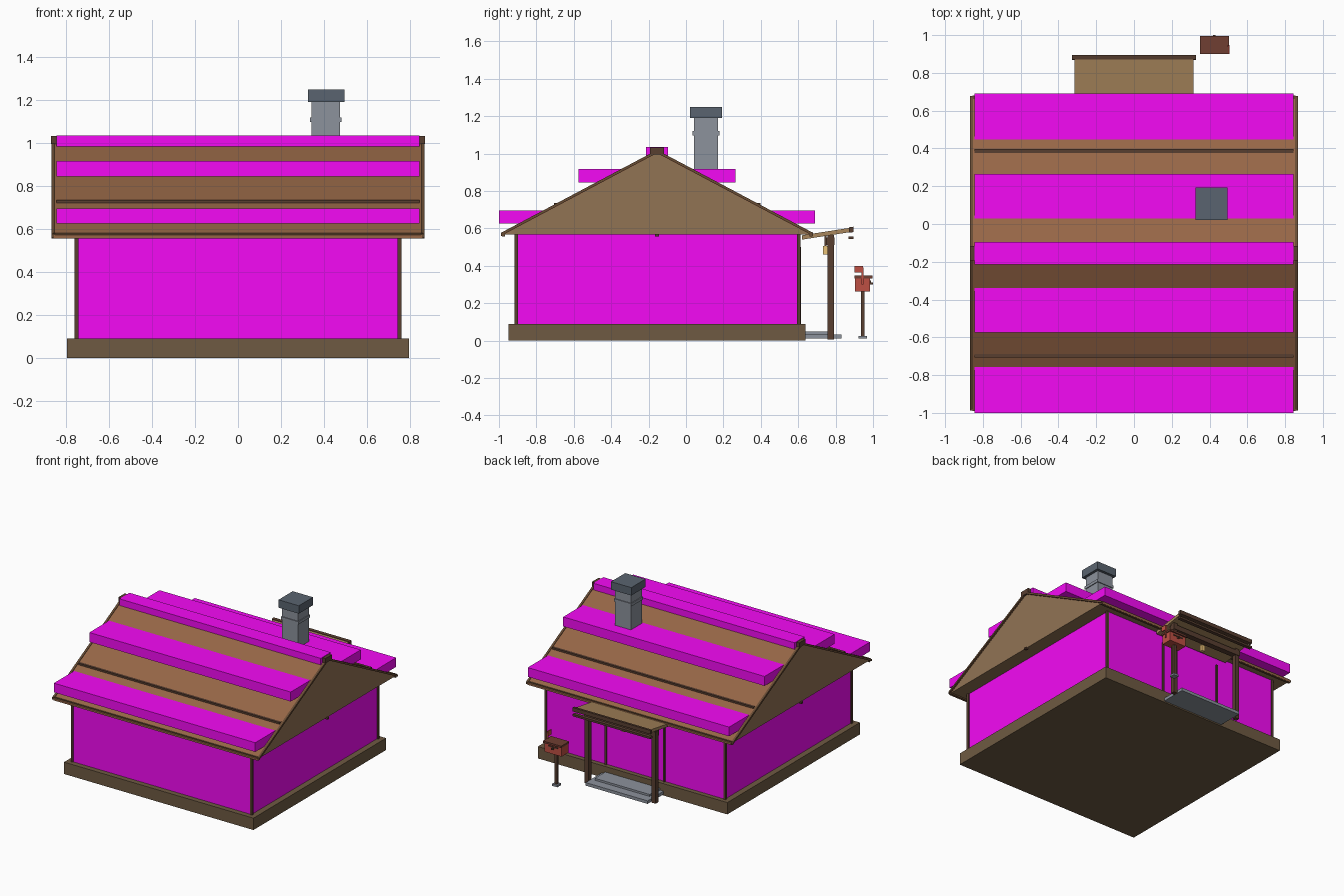
import bpy, bmesh, math

if "Cube" in bpy.data.objects:
    bpy.data.objects.remove(bpy.data.objects["Cube"])

def mat(name, r, g, b):
    m = bpy.data.materials.new(name)
    # picture colours to linear
    m.diffuse_color = [((c / 255 + .055) / 1.055) ** 2.4 for c in (r, g, b)] + [1]
    m.use_nodes = True
    m.node_tree.nodes["Principled BSDF"].inputs["Base Color"].default_value = m.diffuse_color
    return m

MAGENTA = mat("magenta", 245, 10, 245)
ROOF = mat("roof_brown", 150, 102, 70)
GABLE = mat("gable_tan", 145, 115, 84)
STONE = mat("foundation_brown", 110, 90, 66)
DARK = mat("dark_wood", 88, 62, 48)
TRIM = mat("trim_brown", 104, 76, 52)
CANOPY = mat("canopy_tan", 168, 134, 92)
GREY = mat("stone_grey", 140, 146, 156)
SLATE = mat("slate", 90, 100, 112)
RED = mat("red", 190, 80, 68)
LAMP = mat("lamp_yellow", 235, 195, 120)

def finish(name, bm, m):
    bmesh.ops.recalc_face_normals(bm, faces=bm.faces)
    me = bpy.data.meshes.new(name)
    bm.to_mesh(me)
    bm.free()
    me.materials.append(m)
    ob = bpy.data.objects.new(name, me)
    bpy.context.collection.objects.link(ob)
    return ob

def box(name, x0, x1, y0, y1, z0, z1, m):
    bm = bmesh.new()
    bmesh.ops.create_cube(bm, size=1)
    for v in bm.verts:
        v.co = ((x0 + x1) / 2 + v.co.x * (x1 - x0), (y0 + y1) / 2 + v.co.y * (y1 - y0),
                (z0 + z1) / 2 + v.co.z * (z1 - z0))
    return finish(name, bm, m)

def prism(name, pts, x0, x1, m):
    """Extrude a (y, z) profile along x."""
    bm = bmesh.new()
    f = bm.faces.new([bm.verts.new((x0, y, z)) for y, z in pts])
    ext = bmesh.ops.extrude_face_region(bm, geom=[f])
    for v in ext["geom"]:
        if isinstance(v, bmesh.types.BMVert):
            v.co.x = x1
    return finish(name, bm, m)

# foundation, walls, corner posts
box("foundation", -.795, .795, -.95, .64, 0, .09, STONE)
box("walls", -.75, .75, -.91, .605, .09, .57, MAGENTA)
for sx in (-1, 1):
    for y in (-.908, .602):
        x = sx * .751
        box("corner_post", x - .009, x + .009, y - .009, y + .009, .09, .57, DARK)

# gable body and the two roof slopes
YC, HALF, TOP, EAVE = -.155, .835, 1.015, .572
SLOPE = (TOP - EAVE) / HALF
prism("gable_body", [(YC - .82, .567), (YC + .82, .567), (YC, TOP - .012)], -.855, .855, GABLE)
for s, side in ((-1, "front"), (1, "back")):
    def section(lift, drop, reach):
        e = TOP - SLOPE * reach
        return [(YC, TOP + lift), (YC + s * reach, e + lift), (YC + s * reach, e - drop), (YC, TOP - drop)]
    prism(side + "_roof_slope", section(0, .014, HALF), -.856, .856, ROOF)
    for sx in (-1, 1):
        prism(side + "_bargeboard", section(.004, .012, HALF - .002), sx * .852, sx * .868, TRIM)
    # eave board and batten on each slope
    y = YC + s * .822
    box(side + "_eave_board", -.86, .86, y - .008, y + .008, .557, .582, TRIM)
    y = YC + s * .542
    z = TOP - SLOPE * .542
    box(side + "_roof_batten", -.845, .845, y - .01, y + .01, z - .01, z + .008, DARK)

# stacked roof layers and ridge
for h, z0, z1 in ((.845, .625, .695), (.42, .845, .917), (.06, .985, 1.035)):
    box("roof_layer", -.845, .845, YC - h, YC + h, z0, z1, MAGENTA)
for sx in (-1, 1):
    x = sx * .857
    box("ridge_end_cap", x - .012, x + .012, YC - .038, YC + .038, .995, 1.032, DARK)
    box("gable_peg", x - .01, x + .01, YC - .01, YC + .01, .556, .57, DARK)

# chimney
box("chimney_shaft", .342, .475, .042, .172, .75, 1.19, GREY)
box("chimney_band", .336, .481, .036, .178, 1.098, 1.12, GREY)
box("chimney_cap", .325, .495, .022, .192, 1.19, 1.25, SLATE)

# porch canopy, posts, beam, steps
prism("porch_canopy", [(.62, .563), (.89, .605), (.89, .582), (.62, .54)], -.315, .315, CANOPY)
box("canopy_front_trim", -.327, .327, .868, .895, .543, .558, DARK)
prism("canopy_edge", [(.872, .606), (.895, .609), (.895, .58), (.872, .577)], -.327, .327, DARK)
box("canopy_beam", -.3, .3, .752, .795, .512, .55, DARK)
for sx in (-1, 1):
    x = sx * .281
    box("porch_post", x - .017, x + .017, .757, .79, .005, .565, DARK)
    x = sx * .245
    box("door_jamb", x - .007, x + .007, .6, .616, .09, .5, DARK)
box("lower_step", -.26, .26, .63, .832, .01, .033, GREY)
box("upper_step", -.23, .23, .63, .765, .033, .048, GREY)

# hanging lantern
box("lantern", -.013, .013, .733, .757, .46, .507, LAMP)
box("lantern_hanger", -.005, .005, .74, .75, .507, .565, DARK)

# mailbox with post, lid, flag and slot
box("mailbox_foot", .403, .447, .923, .967, .01, .025, GREY)
box("mailbox_post", .415, .436, .936, .955, .02, .265, DARK)
box("mailbox_box", .355, .497, .903, .985, .262, .335, RED)
box("mailbox_lid", .35, .503, .9, .996, .333, .347, mat("lid_red", 112, 62, 50))
box("mailbox_slot", .385, .465, .98, .99, .312, .322, DARK)
box("mailbox_knob", .418, .432, .98, 1.0, .3, .312, DARK)
box("flag_stem", .496, .506, .938, .948, .3, .39, RED)
box("mailbox_flag", .497, .505, .9, .946, .363, .4, RED)
